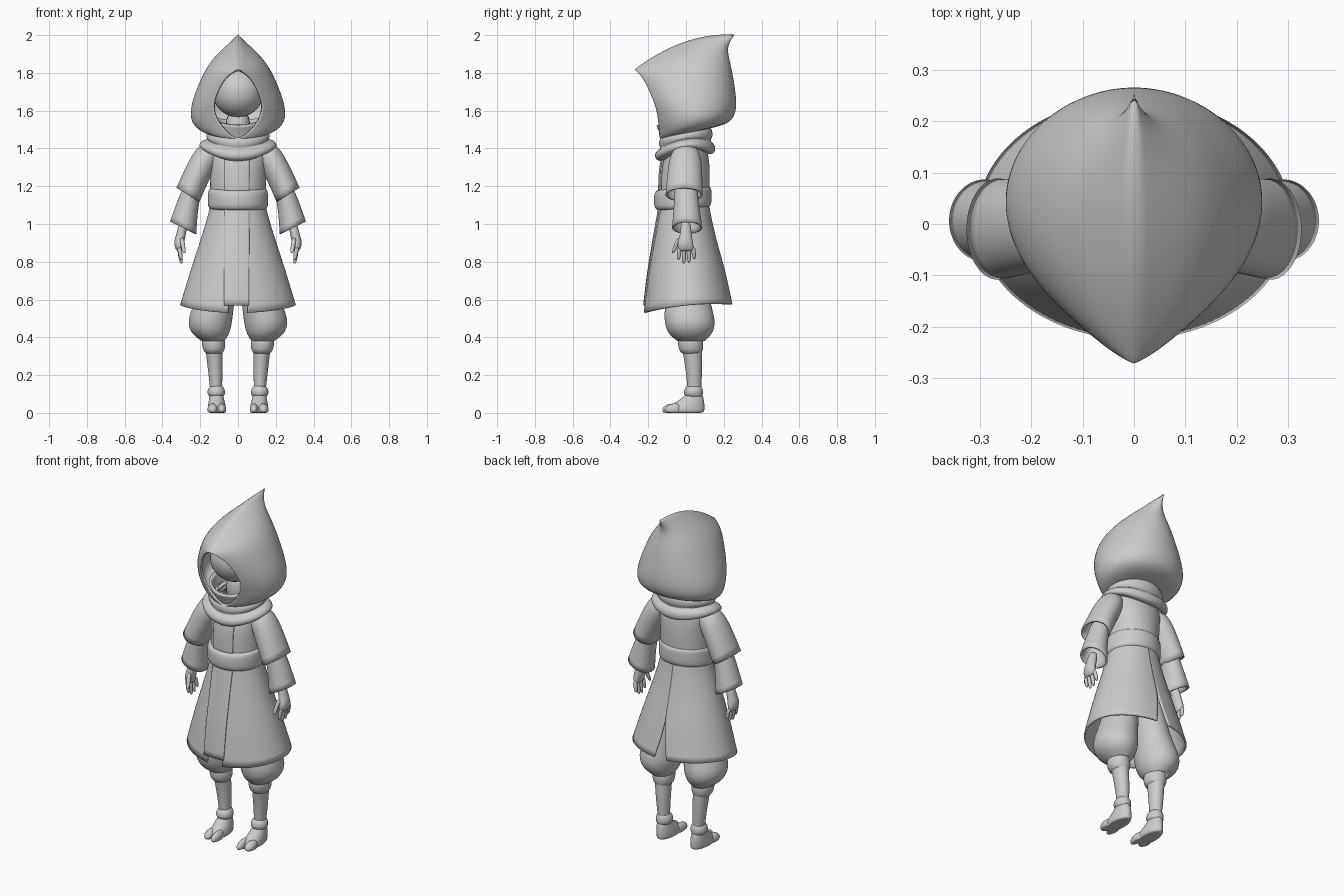
import bpy, bmesh
from math import sin, cos, pi, asin

cube = bpy.data.objects.get("Cube")
if cube:
    bpy.data.objects.remove(cube)

grey = bpy.data.materials.new("plain grey")
grey.use_nodes = True
grey.diffuse_color = (0.6, 0.6, 0.6, 1)
grey.node_tree.nodes["Principled BSDF"].inputs["Base Color"].default_value = grey.diffuse_color


def ring(w, yf, yb, zf, zb=None, cx=0, bow=0, lean=0, arc=None):
    """Ellipse given by half width, front and back points; arc limits its angles (0 = front)."""
    return dict(w=w, yf=yf, yb=yb, zf=zf, zb=zf if zb is None else zb,
                cx=cx, bow=bow, lean=lean, arc=arc or (0, 2 * pi))


def point(r, a):
    return (r["cx"] + r["w"] * sin(a),
            (r["yf"] + r["yb"]) / 2 - (r["yb"] - r["yf"]) / 2 * cos(a),
            (r["zf"] + r["zb"]) / 2 - (r["zb"] - r["zf"]) / 2 * cos(a)
            + r["bow"] * sin(a) ** 2 + r["lean"] * sin(a))


def shell(name, rings, n=20, mirror=False, thick=0.0, caps=False, ridge=None):
    """Loft through the rings, smoothed by subdivision."""
    bm = bmesh.new()
    rows = []
    for r in rings:
        a, b = r["arc"]
        rows.append([bm.verts.new(point(r, a + (b - a) * i / n)) for i in range(n + 1)])
    for low, high in zip(rows, rows[1:]):
        for i in range(n):
            bm.faces.new((low[i], low[i + 1], high[i + 1], high[i]))
    bmesh.ops.remove_doubles(bm, verts=bm.verts, dist=0.0005)
    if caps:
        bmesh.ops.holes_fill(bm, edges=[e for e in bm.edges if e.is_boundary], sides=0)
    if ridge:
        crease = bm.edges.layers.float.new("crease_edge")
        for e in bm.edges:
            if all(abs(v.co.x) < 0.001 and v.co.z > ridge for v in e.verts):
                e[crease] = 0.8
    bmesh.ops.recalc_face_normals(bm, faces=bm.faces)
    me = bpy.data.meshes.new(name)
    bm.to_mesh(me)
    bm.free()
    me.materials.append(grey)
    ob = bpy.data.objects.new(name, me)
    bpy.context.collection.objects.link(ob)
    bpy.ops.object.select_all(action="DESELECT")
    ob.select_set(True)
    bpy.context.view_layer.objects.active = ob
    bpy.ops.object.shade_smooth_by_angle(angle=pi)
    if mirror:
        ob.modifiers.new("Mirror", "MIRROR").use_clip = False
    sub = ob.modifiers.new("Smooth", "SUBSURF")
    sub.levels = sub.render_levels = 2
    sub.boundary_smooth = "PRESERVE_CORNERS"
    if thick:
        sol = ob.modifiers.new("Thickness", "SOLIDIFY")
        sol.thickness = thick
        sol.offset = -1
    return ob


# Hood with a pointed crest and an almond opening
def hood_ring(w, yf, zf, yb, zb, opening, bow=0):
    a = asin(opening / w) if w else 0
    return ring(w, yf, yb, zf, zb, bow=bow, arc=(a, 2 * pi - a))


shell("hood", [
    hood_ring(.11, -.13, 1.445, .10, 1.50, 0),
    hood_ring(.20, -.145, 1.455, .21, 1.525, .03),
    hood_ring(.253, -.16, 1.52, .255, 1.56, .10),
    hood_ring(.253, -.195, 1.61, .272, 1.63, .14),
    hood_ring(.218, -.225, 1.69, .256, 1.75, .115),
    hood_ring(.168, -.25, 1.76, .235, 1.86, .075, .02),
    hood_ring(.105, -.268, 1.80, .212, 1.935, .03, .03),
    hood_ring(0, -.272, 1.82, .258, 2.005, 0, .055),
], n=32, thick=.012, ridge=1.815)

# Head inside the hood, with the collar below it
bpy.ops.mesh.primitive_uv_sphere_add(segments=32, ring_count=20, radius=.135, location=(0, -.03, 1.70))
head = bpy.context.object
head.name = "head"
head.data.materials.append(grey)
bpy.ops.object.shade_smooth_by_angle()
shell("neck", [ring(.07, -.07, .07, 1.40), ring(.07, -.07, .07, 1.62)], caps=True)
shell("collar", [ring(.115, -.10, .10, 1.42, 1.46), ring(.125, -.125, .11, 1.48, 1.52),
                 ring(.14, -.145, .12, 1.525, 1.55, bow=.025)], thick=.015)

# Scarf folds, higher at the shoulders
shell("scarf", [
    ring(.12, -.10, .12, 1.48, 1.53),
    ring(.17, -.145, .145, 1.455, 1.49, bow=.015),
    ring(.17, -.145, .14, 1.41, 1.45, bow=.02),
    ring(.155, -.13, .125, 1.40, 1.44, bow=.03),
    ring(.205, -.17, .16, 1.38, 1.42, bow=.04),
    ring(.21, -.165, .155, 1.335, 1.37, bow=.05),
    ring(.17, -.12, .12, 1.33, 1.37, bow=.05),
], n=24)

# Tunic: torso, belt, two skirt halves and the front strip
shell("torso", [
    ring(.15, -.14, .125, 1.03), ring(.148, -.145, .125, 1.18),
    ring(.15, -.14, .13, 1.31), ring(.165, -.10, .11, 1.41), ring(.09, -.07, .08, 1.47)], n=24)
shell("belt", [
    ring(.145, -.14, .12, 1.18, 1.20), ring(.16, -.168, .137, 1.175, 1.19),
    ring(.16, -.172, .137, 1.13, 1.15), ring(.162, -.17, .137, 1.08, 1.10),
    ring(.148, -.14, .12, 1.07, 1.09)], n=24)

skirt = [(.145, -.135, .12, 1.12), (.157, -.15, .13, 1.05), (.205, -.175, .165, .90),
         (.238, -.192, .195, .80), (.27, -.207, .22, .70), (.308, -.226, .248, .53)]
slit = [0, 0, 0, 0, .04, .13]
for side, name in ((1, "skirt_left"), (-1, "skirt_right")):
    rows = []
    for (w, yf, yb, z), s in zip(skirt, slit):
        hem = z < .6
        rows.append(ring(w, yf, yb, z, z + .045 * hem, bow=.02 * hem,
                         arc=(side * asin(.05 / w), side * (pi - s))))
    shell(name, rows, n=14, thick=.01)


def front_strip(name, rows):
    shell(name, [ring(w + .006, yf - .006, yb, z, arc=(-asin(.072 / w), asin(.058 / w)))
                 for w, yf, yb, z in rows], n=4, thick=.008)


front_strip("skirt_front_strip", skirt[:-1] + [(.30, -.221, .24, .57)])
front_strip("chest_front_strip", [(.148, -.143, .125, 1.15), (.15, -.141, .13, 1.31), (.16, -.115, .12, 1.38)])

# Layered sleeves
shell("upper_sleeve", [
    ring(.02, -.05, .05, 1.39, cx=.12, lean=.04),
    ring(.045, -.085, .08, 1.365, cx=.16, lean=.06),
    ring(.056, -.097, .087, 1.29, cx=.205, lean=.05),
    ring(.062, -.11, .09, 1.155, cx=.265, lean=.037)], mirror=True, thick=.01)
shell("lower_sleeve", [
    ring(.045, -.06, .06, 1.20, cx=.235, lean=.02),
    ring(.053, -.065, .07, 1.10, cx=.267, lean=.03),
    ring(.071, -.075, .088, .98, cx=.29, lean=.033)], mirror=True, thick=.01)

# Hands
shell("palm", [
    ring(.025, -.03, .025, 1.02, cx=.285), ring(.026, -.03, .03, .95, cx=.30),
    ring(.029, -.047, .038, .905, cx=.313), ring(.02, -.046, .044, .865, cx=.312),
    ring(.008, -.03, .03, .855, cx=.31)], n=12, mirror=True, caps=True)


def finger(name, start, end, r):
    rows = []
    for t, k in ((0, 1), (.5, 1), (.9, .8), (1, .3)):
        x, y, z = (a + (b - a) * t for a, b in zip(start, end))
        rows.append(ring(r * k, y - r * k, y + r * k, z, cx=x))
    shell(name, rows, n=8, mirror=True, caps=True)


for i, tip in enumerate((.81, .79, .795, .815)):
    y = -.034 + i * .024
    finger("finger_%d" % (i + 1), (.312, y, .88), (.30, y * 1.15, tip), .0125)
finger("thumb", (.298, -.035, .93), (.285, -.07, .845), .013)

# Baggy trousers, cuffs and wrapped shins
shell("trouser_leg", [
    ring(.09, -.09, .10, .80, cx=.085), ring(.10, -.105, .12, .64, cx=.11),
    ring(.112, -.115, .14, .55, cx=.135), ring(.12, -.117, .16, .475, cx=.15),
    ring(.10, -.095, .14, .415, cx=.145), ring(.06, -.045, .10, .38, cx=.132)], mirror=True)
shell("knee_cuff", [
    ring(.05, -.03, .08, .40, cx=.13), ring(.065, -.047, .094, .385, cx=.13),
    ring(.06, -.04, .092, .33, cx=.128), ring(.043, -.02, .08, .315, cx=.127)], n=16, mirror=True)
shell("shin", [
    ring(.046, -.022, .086, .34, cx=.127), ring(.039, 0, .087, .22, cx=.12),
    ring(.031, .008, .08, .11, cx=.115)], n=16, mirror=True)
shell("ankle_wrap", [
    ring(.03, .01, .078, .145, cx=.115), ring(.046, -.01, .09, .128, cx=.115),
    ring(.049, -.014, .092, .10, cx=.115), ring(.036, 0, .085, .085, cx=.115)], n=16, mirror=True)

# Split-toed shoes
shell("shoe", [
    ring(.033, .008, .085, .11, cx=.115), ring(.04, -.025, .095, .075, cx=.114),
    ring(.047, -.075, .10, .045, cx=.112), ring(.05, -.10, .10, .02, cx=.112),
    ring(.046, -.10, .098, .001, cx=.112), ring(.03, -.07, .07, 0, cx=.112)],
    n=16, mirror=True, caps=True)
for name, x, w, front in (("big_toe", .085, .024, -.13), ("outer_toes", .134, .03, -.118)):
    shell(name, [ring(w * .4, front + .04, -.03, .05, cx=x), ring(w * .9, front + .012, -.02, .036, cx=x),
                 ring(w, front, -.02, .018, cx=x), ring(w * .9, front + .004, -.02, .002, cx=x),
                 ring(w * .4, front + .03, -.03, 0, cx=x)], n=12, mirror=True, caps=True)
